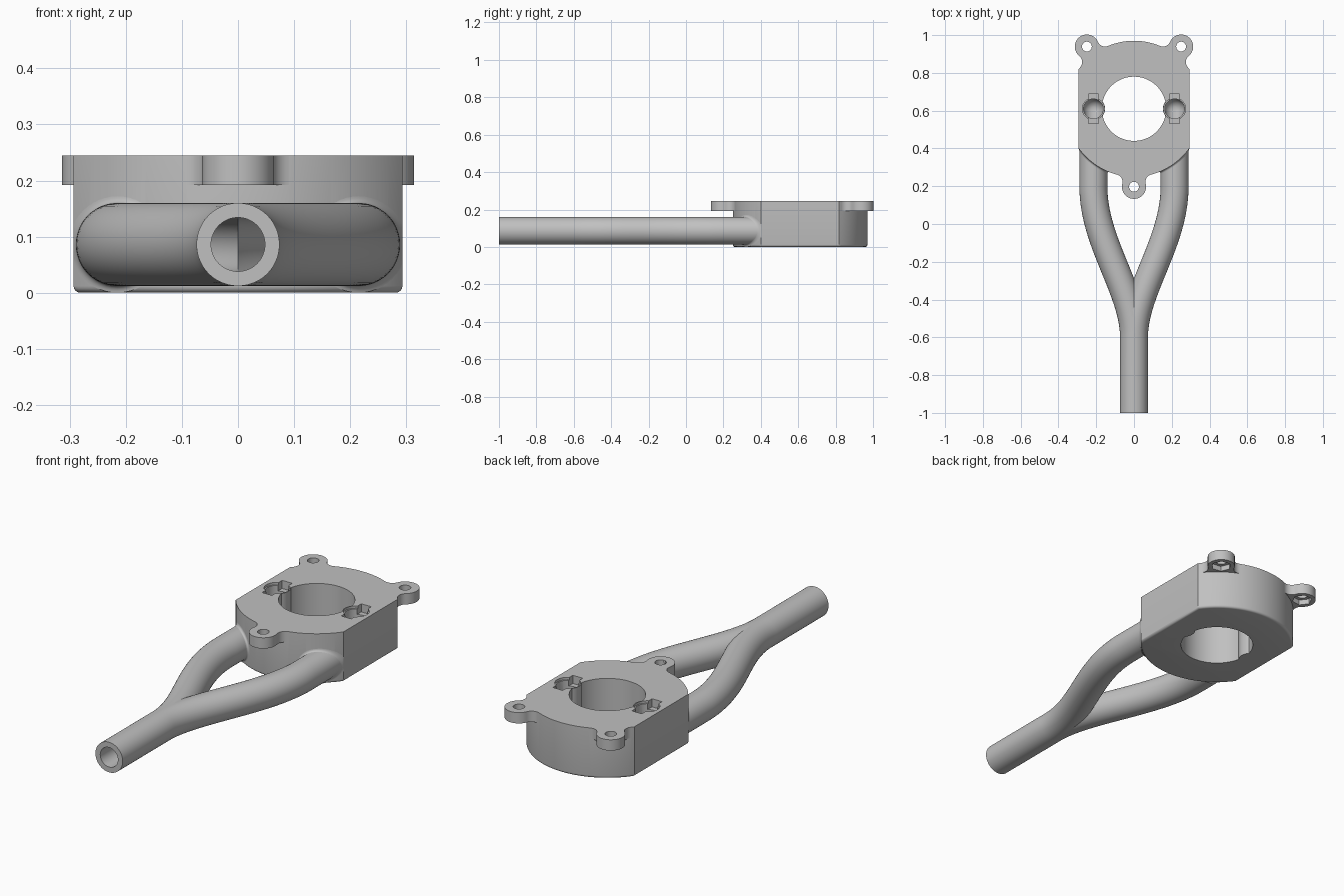
import bpy
import bmesh
from math import pi, cos, sin, acos, atan2, radians
from mathutils import Vector

if "Cube" in bpy.data.objects:
    bpy.data.objects.remove(bpy.data.objects["Cube"], do_unlink=True)

grey = bpy.data.materials.new("plain_grey")
grey.use_nodes = True
colour = (0.53, 0.53, 0.53, 1)
grey.diffuse_color = colour
grey.node_tree.nodes["Principled BSDF"].inputs["Base Color"].default_value = colour

CY = 0.61                      # centre of the round body
R, HALF, TOP = 0.36, 0.293, 0.245
PORT_X, TUBE_Z = 0.215, 0.086
TUBE_R, BORE_R = 0.074, 0.048


def loft(name, rings, cap=True, loop=False):
    """Skin a list of equal rings of points."""
    bm = bmesh.new()
    rows = [[bm.verts.new(p) for p in ring] for ring in rings]
    n = len(rows[0])
    for a, b in zip(rows, rows[1:] + (rows[:1] if loop else [])):
        for i in range(n):
            j = (i + 1) % n
            bm.faces.new((a[i], a[j], b[j], b[i]))
    if cap and not loop:
        bm.faces.new(rows[0])
        bm.faces.new(rows[-1])
    bmesh.ops.recalc_face_normals(bm, faces=bm.faces)
    mesh = bpy.data.meshes.new(name)
    bm.to_mesh(mesh)
    bm.free()
    mesh.materials.append(grey)
    ob = bpy.data.objects.new(name, mesh)
    bpy.context.collection.objects.link(ob)
    return ob


def prism(name, points, z0, z1):
    return loft(name, [[(x, y, z) for x, y in points] for z in (z0, z1)])


def circle(x, y, r, n=48, turn=0.0):
    return [(x + r * cos(turn + 2 * pi * i / n), y + r * sin(turn + 2 * pi * i / n)) for i in range(n)]


def activate(ob):
    bpy.ops.object.select_all(action="DESELECT")
    ob.select_set(True)
    bpy.context.view_layer.objects.active = ob


def combine(target, tool, operation):
    mod = target.modifiers.new("join", "BOOLEAN")
    mod.operation, mod.object, mod.solver = operation, tool, "EXACT"
    activate(target)
    bpy.ops.object.modifier_apply(modifier=mod.name)
    bpy.data.objects.remove(tool, do_unlink=True)


def smooth(ob):
    activate(ob)
    bpy.ops.object.shade_smooth_by_angle(angle=radians(32))


# Round body with two flat sides and a rounded bottom edge
def body_ring(inset, z, n=56):
    r, h = R - inset, HALF - inset
    c = acos(h / r)
    arc = [c + (pi - 2 * c) * i / n for i in range(n + 1)]
    return [(r * cos(a), CY + r * sin(a), z) for a in arc + [a + pi for a in arc]]


edge = 0.012
steps = [pi / 2 * i / 4 for i in range(5)]
body = loft("body", [body_ring(edge * (1 - sin(a)), edge * (1 - cos(a))) for a in steps]
            + [body_ring(0, TOP)])

# Mounting lugs with filleted necks
LUG_D, LUG_R, FIL = 0.413, 0.064, 0.04


def lug_outline(turn):
    reach, gap = R + FIL, LUG_R + FIL
    g = acos((LUG_D ** 2 + reach ** 2 - gap ** 2) / (2 * LUG_D * reach))
    fx, fy = reach * cos(g), reach * sin(g)
    end = atan2(-fy, LUG_D - fx)
    start = g - pi
    arc = [start + (end - start) * i / 10 for i in range(11)]
    neck = [(fx + FIL * cos(a), fy + FIL * sin(a)) for a in arc]
    top = end + pi
    tip = [(LUG_D + LUG_R * cos(a), LUG_R * sin(a))
           for a in [top - 2 * top * i / 32 for i in range(1, 32)]]
    pts = neck + tip + [(x, -y) for x, y in reversed(neck)] + [(0.3, -0.05), (0.3, 0.05)]
    return [(x * cos(turn) - y * sin(turn), CY + x * sin(turn) + y * cos(turn)) for x, y in pts]


back = atan2(0.33, 0.25)
lug_angles = (back, pi - back, -pi / 2)
for a in lug_angles:
    combine(body, prism("lug", lug_outline(a), 0.192, TOP), "UNION")

# Screw holes and hexagonal nut recesses
for a in lug_angles:
    x, y = LUG_D * cos(a), CY + LUG_D * sin(a)
    combine(body, prism("screw_hole", circle(x, y, 0.026, 32), 0.1, 0.3), "DIFFERENCE")
    combine(body, prism("nut_recess", circle(x, y, 0.047, 6, a), 0.17, 0.218), "DIFFERENCE")

# Central opening, narrowed by a round boss at each port
combine(body, prism("opening", circle(0, CY, 0.17, 96), -0.1, 0.4), "DIFFERENCE")
for s in (-1, 1):
    x = s * PORT_X
    combine(body, prism("boss", circle(x, CY, 0.062), 0, TOP), "UNION")
    # port bore with a domed floor
    r = 0.052
    dome = [[(px, py, TUBE_Z - r * cos(a)) for px, py in circle(x, CY, r * sin(a))]
            for a in [pi / 2 * i / 8 for i in range(1, 9)]]
    dome.append([(px, py, 0.3) for px, py in circle(x, CY, r)])
    combine(body, loft("port_bore", dome), "DIFFERENCE")
    # locking slots and rim step
    slot = [(x - 0.027, CY - 0.078), (x + 0.027, CY - 0.078),
            (x + 0.027, CY + 0.078), (x - 0.027, CY + 0.078)]
    combine(body, prism("slot", slot, 0.205, 0.3), "DIFFERENCE")
    combine(body, prism("rim_step", circle(x, CY, 0.058), 0.233, 0.3), "DIFFERENCE")
    # passage from the tube to the port
    passage = [[(px, y, pz) for px, pz in circle(x, TUBE_Z, BORE_R + 0.001)] for y in (0.2, CY)]
    combine(body, loft("passage", passage), "DIFFERENCE")
smooth(body)

# Forked hollow tube: one half swept, cut on the middle plane and mirrored
p0, p1, p2, p3 = (Vector(p) for p in ((0, -0.6), (0, -0.35), (PORT_X, -0.1), (PORT_X, 0.2)))
path = [(Vector((0, -1)), Vector((0, 1)))]
for i in range(41):
    t = i / 40
    u = 1 - t
    pos = p0 * u ** 3 + p1 * 3 * u * u * t + p2 * 3 * u * t * t + p3 * t ** 3
    tan = (p1 - p0) * u * u + (p2 - p1) * 2 * u * t + (p3 - p2) * t * t
    path.append((pos, tan.normalized()))
path.append((Vector((PORT_X, 0.42)), Vector((0, 1))))


def sweep(r):
    return [[(p.x + t.y * c, p.y - t.x * c, TUBE_Z + s) for c, s in circle(0, 0, r)]
            for p, t in path]


tube = loft("forked_tube", sweep(TUBE_R) + sweep(BORE_R)[::-1], loop=True)
bm = bmesh.new()
bm.from_mesh(tube.data)
bmesh.ops.bisect_plane(bm, geom=bm.verts[:] + bm.edges[:] + bm.faces[:], dist=1e-5,
                       plane_co=(0, 0, 0), plane_no=(1, 0, 0), clear_inner=True)
bm.to_mesh(tube.data)
bm.free()
tube.modifiers.new("mirror", "MIRROR")
activate(tube)
bpy.ops.object.modifier_apply(modifier="mirror")
smooth(tube)

# Small fillets where the tubes meet the body
for side, s in (("left", 1), ("right", -1)):
    rings = []
    for a in [pi / 2 * i / 5 for i in range(6)]:
        ring = []
        for px, pz in circle(PORT_X, TUBE_Z, TUBE_R + 0.012 * (1 - cos(a))):
            px = min(px, HALF)
            wall = CY - (R * R - px * px) ** 0.5
            ring.append((s * px, wall - 0.012 * (1 - sin(a)), pz))
        rings.append(ring)
    smooth(loft(side + "_tube_fillet", rings, cap=False))
